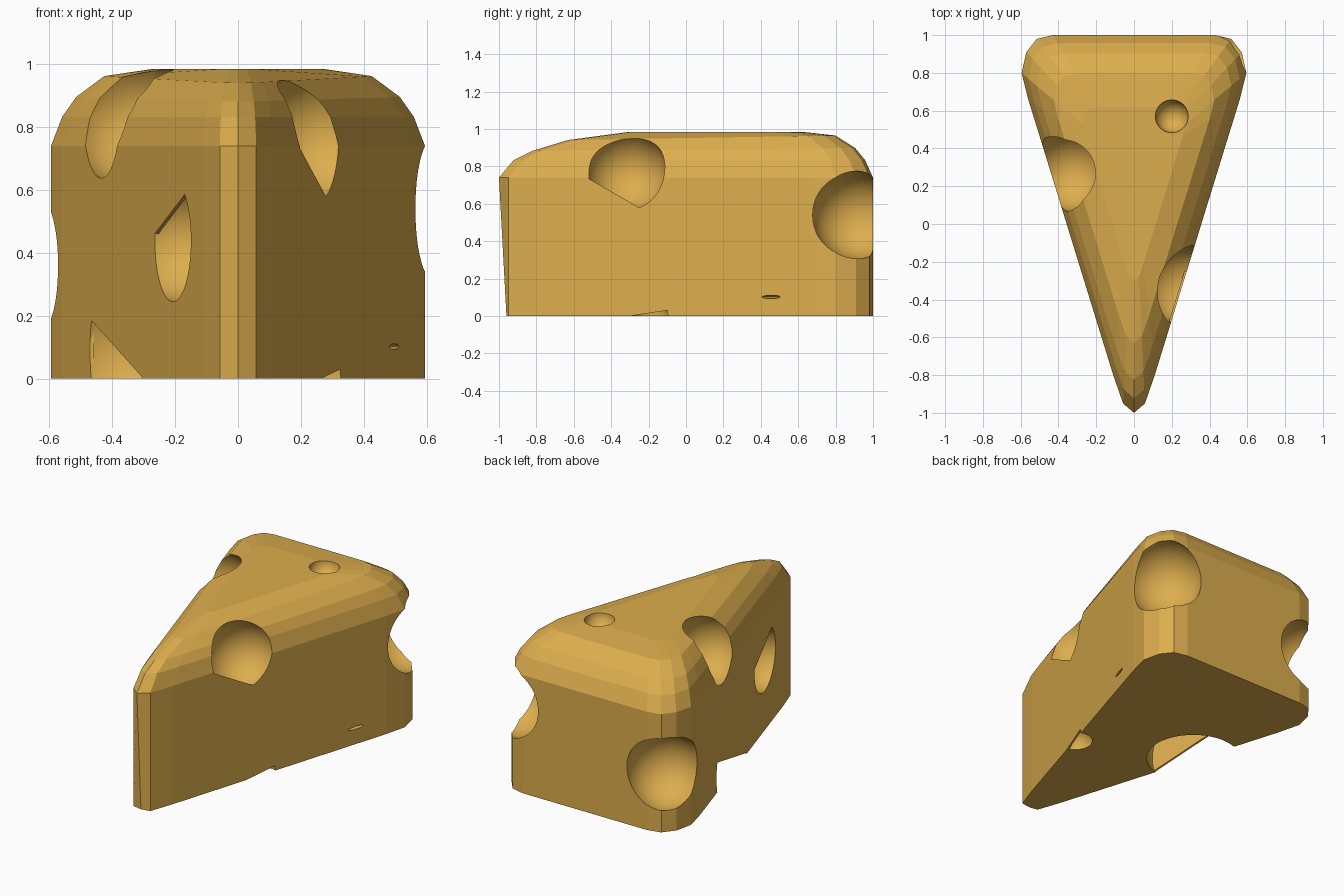
import bpy, bmesh

if "Cube" in bpy.data.objects:
    bpy.data.objects.remove(bpy.data.objects["Cube"])

cheese = bpy.data.materials.new("cheese_yellow")
cheese.diffuse_color = (0.72, 0.42, 0.075, 1)
cheese.use_nodes = True
cheese.node_tree.nodes["Principled BSDF"].inputs["Base Color"].default_value = cheese.diffuse_color


def make(name, bm, smooth=False):
    bmesh.ops.recalc_face_normals(bm, faces=bm.faces)
    for f in bm.faces:
        f.smooth = smooth
    me = bpy.data.meshes.new(name)
    bm.to_mesh(me)
    bm.free()
    me.materials.append(cheese)
    ob = bpy.data.objects.new(name, me)
    bpy.context.collection.objects.link(ob)
    return ob


def subtract(target, tool):
    m = target.modifiers.new("cut", 'BOOLEAN')
    m.operation, m.solver, m.object = 'DIFFERENCE', 'EXACT', tool
    bpy.context.view_layer.objects.active = target
    bpy.ops.object.modifier_apply(modifier=m.name)
    bpy.data.objects.remove(tool)


def loft(rings, closed_ends=True):
    bm = bmesh.new()
    vs = [[bm.verts.new(p) for p in r] for r in rings]
    n = len(vs[0])
    for a, b in zip(vs, vs[1:]):
        for i in range(n):
            j = (i + 1) % n
            bm.faces.new((a[i], a[j], b[j], b[i]))
    bm.faces.new(vs[0])
    bm.faces.new(vs[-1])
    return bm


# Wedge: rounded triangle plan, shrunk ring by ring towards the top
half = [(0.058, -0.95), (0.11, -0.8), (0.56, 0.66), (0.595, 0.8),
        (0.57, 0.91), (0.515, 0.98), (0.43, 1.0)]
plan = [(0, -1)] + half + [(-x, y) for x, y in reversed(half)]
CY = 0.296
levels = [(0.74, 1, 0), (0.833, 0.94, 0), (0.89, 0.865, 0.008),
          (0.953, 0.715, 0.012), (0.985, 0.46, 0)]
rings = [[(x, max(y, -0.96), 0) for x, y in plan]]
for z, s, tilt in levels:
    rings.append([(x * s, CY + (y - CY) * s, z + tilt * y) for x, y in plan])
wedge = make("cheese_wedge", loft(rings))


def cover(side, pts):
    """Prism over a side wall (y, z outline) that keeps a thin skin of rind."""
    def ring(off):
        return [(side * (0.11 + (y + 0.8) / 3.244 + off), y, z) for y, z in pts]
    return make("rind_skin", loft([ring(-0.012), ring(0.4)]))


def hole(centre, r, side=0, pts=None, scale=(1, 1, 1)):
    bm = bmesh.new()
    bmesh.ops.create_uvsphere(bm, u_segments=40, v_segments=24, radius=r)
    for v in bm.verts:
        v.co = [c + a * s for c, a, s in zip(centre, v.co, scale)]
    ball = make("hole_cutter", bm, True)
    if pts:
        subtract(ball, cover(side, pts))
    subtract(wedge, ball)


# Holes in the top and its edges
hole((0.2, 0.57, 0.985), 0.087)
hole((-0.35, 0.28, 0.83), 0.212)
hole((0.26, -0.32, 0.78), 0.213, 1,
     [(-0.6, 0.78), (-0.2, 0.551), (-0.2, 0.4), (-0.6, 0.4)])
# Holes in the back corners
hole((0.54, 0.91, 0.54), 0.235)
hole((-0.51, 0.93, 0.36), 0.23)
# Left wall and bottom edge holes
hole((-0.207, -0.485, 0.44), 0.195, -1,
     [(-0.2, 0.421), (-0.75, 0.644), (-0.75, 0.8), (-0.2, 0.8)])
hole((-0.37, 0.1, 0.09), 0.29, -1,
     [(0.37, -0.05), (0.37, 0.19), (-0.21, -0.01), (-0.3, 0.5), (0.5, 0.5), (0.5, -0.05)])
hole((0.29, -0.19, 0.005), 0.1, 1,
     [(-0.32, -0.003), (-0.08, 0.033), (-0.08, 0.2), (-0.32, 0.2)])
# Small slit low on the right wall
hole((0.497, 0.455, 0.102), 0.055, scale=(0.6, 1, 0.16))
